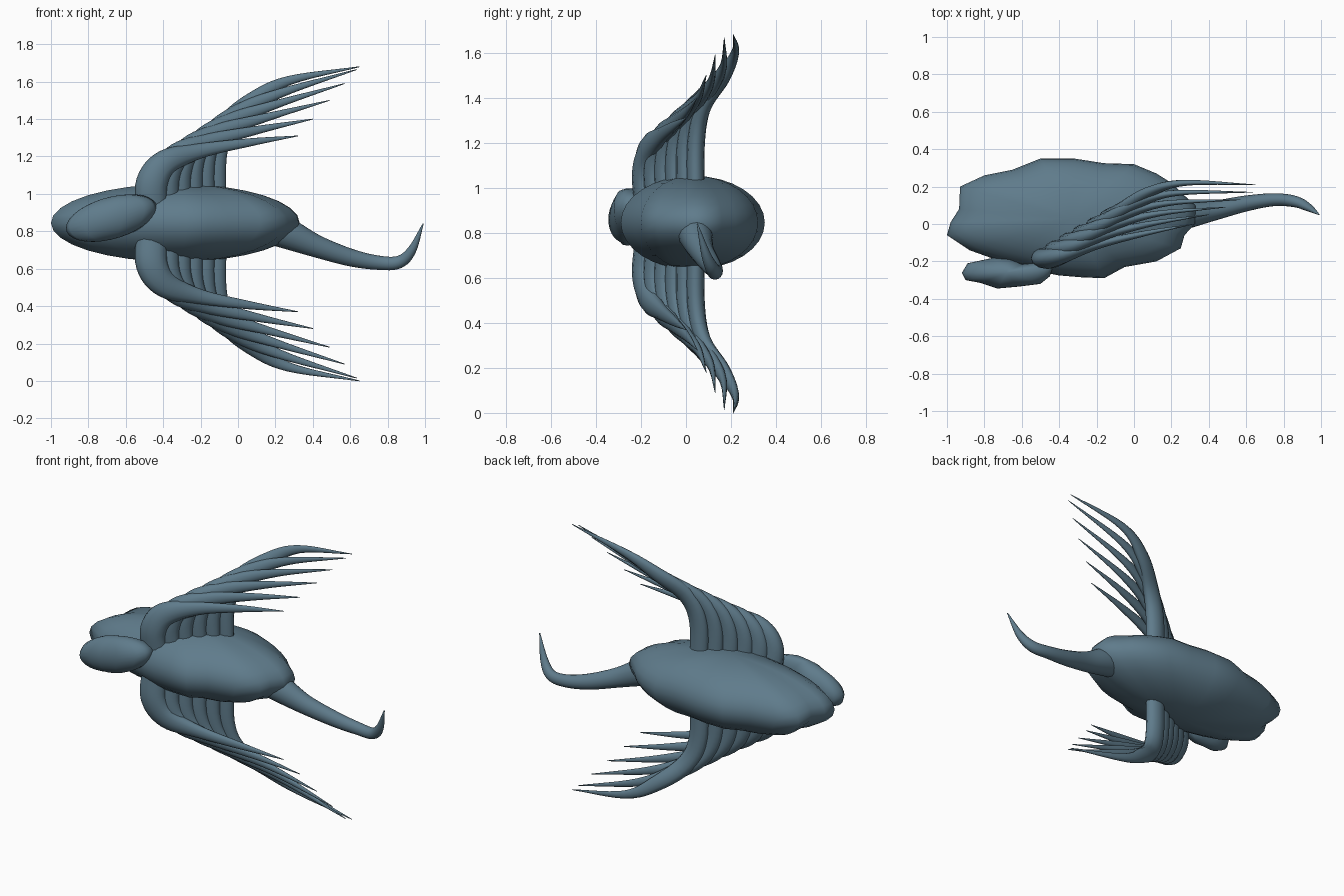
import bpy, bmesh, math
from mathutils import Vector

if "Cube" in bpy.data.objects:
    bpy.data.objects.remove(bpy.data.objects["Cube"])

MID = 0.84  # height of the plane the upper and lower wings share

mat = bpy.data.materials.new("slate blue")
mat.use_nodes = True
COLOR = (0.115, 0.2, 0.26, 1)
mat.diffuse_color = COLOR
mat.node_tree.nodes["Principled BSDF"].inputs["Base Color"].default_value = COLOR


def finish(bm, name):
    bmesh.ops.recalc_face_normals(bm, faces=bm.faces)
    for f in bm.faces:
        f.smooth = True
    mesh = bpy.data.meshes.new(name)
    bm.to_mesh(mesh)
    bm.free()
    mesh.materials.append(mat)
    obj = bpy.data.objects.new(name, mesh)
    bpy.context.collection.objects.link(obj)


def skin(bm, rings, start, end):
    """Join rings of vertices and close both ends with a point."""
    rows = [[bm.verts.new(p) for p in ring] for ring in rings]
    n = len(rows[0])
    for a, b in zip(rows, rows[1:]):
        for i in range(n):
            j = (i + 1) % n
            bm.faces.new((a[i], a[j], b[j], b[i]))
    for row, point in ((rows[0], start), (rows[-1], end)):
        pole = bm.verts.new(point)
        for i in range(n):
            bm.faces.new((row[i], row[(i + 1) % n], pole))


def pebble(name, outline, centre, half, slope=0.0, steps=16):
    """Domed shape with a lumpy plan outline."""
    cx, cy, cz = centre
    rings = []
    for k in range(1, steps):
        a = math.pi * (k / steps - 0.5)
        rings.append([(cx + (x - cx) * math.cos(a), cy + (y - cy) * math.cos(a),
                       cz + half * math.sin(a) + slope * (x - cx) * math.cos(a))
                      for x, y in outline])
    bm = bmesh.new()
    skin(bm, rings, (cx, cy, cz - half), (cx, cy, cz + half))
    finish(bm, name)


def spline(keys, per=6):
    """Smooth path through (x, y, z, radius) keys."""
    k = [Vector(p) for p in keys]
    k = [2 * k[0] - k[1]] + k + [2 * k[-1] - k[-2]]
    out = []
    for a, b, c, d in zip(k, k[1:], k[2:], k[3:]):
        for i in range(per):
            t = i / per
            out.append(0.5 * (2 * b + (c - a) * t + (2 * a - 5 * b + 4 * c - d) * t * t
                              + (3 * b - a - 3 * c + d) * t ** 3))
    return out + [k[-2]]


def tube(name, keys, flat=1.0, sides=12, flip=False):
    """Tapered tube, flattened along y when flat is below one."""
    path = spline(keys)
    rings = []
    for i, p in enumerate(path):
        tangent = (path[min(i + 1, len(path) - 1)] - path[max(i - 1, 0)]).to_3d().normalized()
        across = Vector((0, 1, 0)).cross(tangent).normalized()
        depth = tangent.cross(across)
        r = max(p[3], 0.002)
        rings.append([p.to_3d() + r * (across * math.cos(a) + depth * flat * math.sin(a))
                      for a in (2 * math.pi * s / sides for s in range(sides))])
    bm = bmesh.new()
    skin(bm, rings, path[0].to_3d(), path[-1].to_3d())
    if flip:
        for v in bm.verts:
            v.co.z = 2 * MID - v.co.z
    finish(bm, name)


# Body
pebble("body", [(-1, -.06), (-.88, -.14), (-.74, -.19), (-.6, -.22), (-.48, -.26),
                (-.4, -.275), (-.28, -.285), (-.16, -.29), (-.05, -.23), (.12, -.2),
                (.25, -.13), (.27, -.06), (.325, 0), (.33, .1), (.26, .16), (.2, .22),
                (.12, .27), (0, .32), (-.16, .325), (-.32, .35), (-.5, .35), (-.65, .29),
                (-.8, .26), (-.93, .2), (-.935, .08), (-.98, .01)],
       (-.33, .03, .845), .208)

# Head
pebble("head", [(-.92, -.26), (-.9, -.3), (-.82, -.315), (-.73, -.345), (-.62, -.335),
                (-.5, -.32), (-.45, -.28), (-.43, -.22), (-.5, -.205), (-.6, -.215),
                (-.67, -.185), (-.75, -.18), (-.82, -.195), (-.89, -.21)],
       (-.68, -.26, .87), .115, slope=.22)

# Tail
tube("tail", [(.15, .03, .83, .09), (.27, .045, .785, .082), (.42, .07, .72, .06),
              (.6, .11, .66, .047), (.75, .13, .632, .038), (.86, .12, .635, .034),
              (.93, .09, .7, .024), (.99, .05, .84, .003)], flat=.9, sides=16)

# Wings: six feathers each, from the short front one to the long rear one
TIPS = [(.32, .0, 1.31), (.4, .05, 1.4), (.49, .09, 1.5),
        (.57, .13, 1.59), (.635, .17, 1.665), (.65, .21, 1.68)]
FRONT = [(-.46, -.17, .9, .085), (-.46, -.185, 1.06, .085),
         (-.38, -.165, 1.17, .07), (-.2, -.11, 1.23, .04), (.06, -.05, 1.275, .022)]
REAR = [(-.12, .045, .9, .06), (-.12, .045, 1.2, .06),
        (-.06, .08, 1.37, .055), (.08, .17, 1.5, .045), (.27, .22, 1.605, .025)]
for flip, side in ((False, "upper"), (True, "lower")):
    for i, tip in enumerate(TIPS):
        t = i / (len(TIPS) - 1)
        keys = [Vector(a).lerp(Vector(b), t) for a, b in zip(FRONT, REAR)]
        tube(f"{side}_wing_feather_{i + 1}", keys + [(*tip, .002)], flat=.65, flip=flip)
